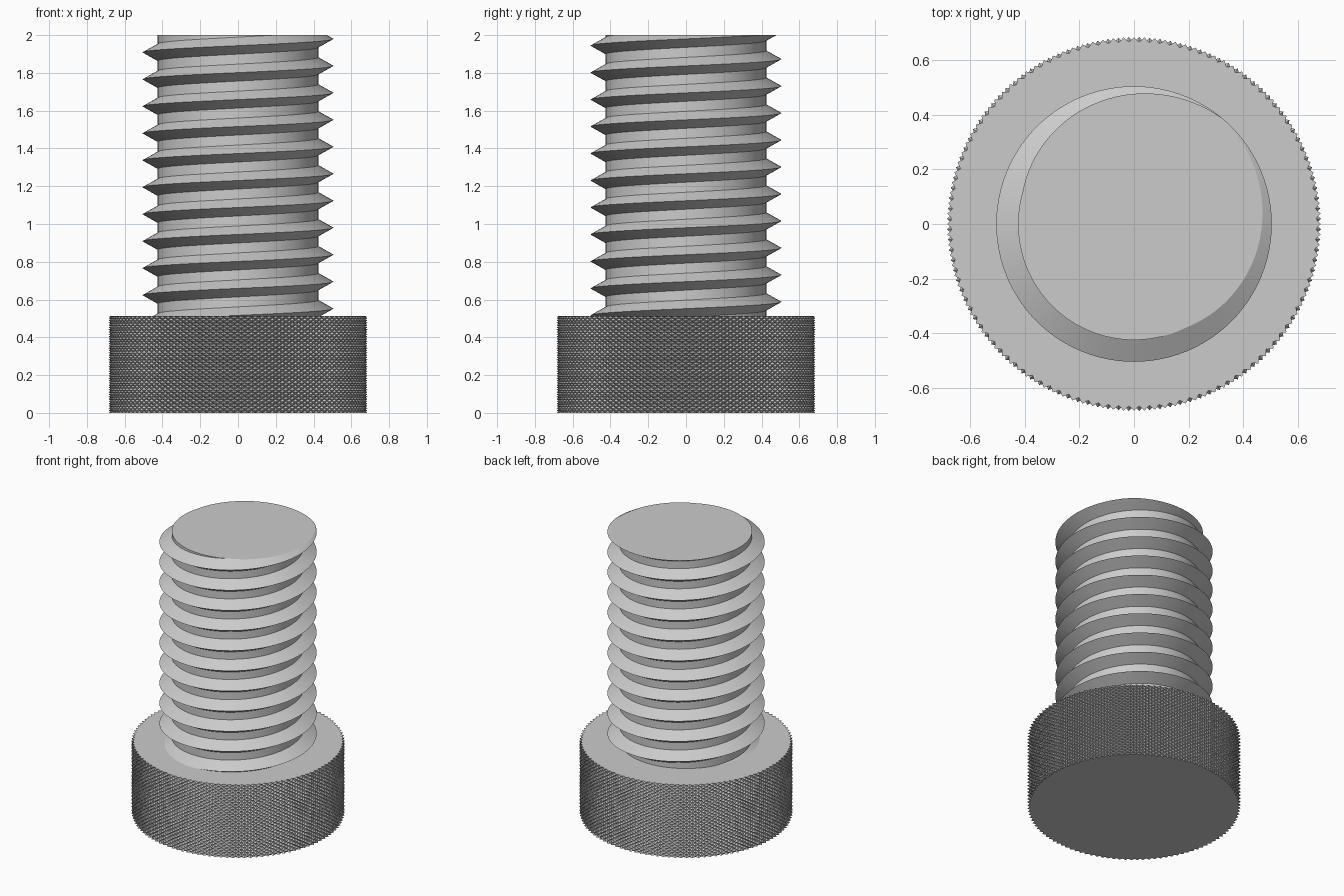
import bpy, bmesh
from math import sin, cos, tau, radians

cube = bpy.data.objects.get("Cube")
if cube:
    bpy.data.objects.remove(cube, do_unlink=True)

HEAD_TOP, HEAD_R, KNURL_DEPTH = 0.514, 0.685, 0.018
COLS, ROWS = 224, 42                 # half-diamonds around and up the head
PITCH, CREST_R, ROOT_R, FLANK = 0.1428, 0.505, 0.425, 0.045
SEGS, TURNS = 96, 15

steel = bpy.data.materials.new("steel grey")
steel.use_nodes = True
grey = (0.6, 0.6, 0.6, 1)
steel.diffuse_color = grey
steel.node_tree.nodes["Principled BSDF"].inputs["Base Color"].default_value = grey


def polar(r, turn, z):
    return (r * cos(tau * turn), r * sin(tau * turn), z)


def finish(bm, name):
    bmesh.ops.recalc_face_normals(bm, faces=bm.faces[:])
    mesh = bpy.data.meshes.new(name)
    bm.to_mesh(mesh)
    bm.free()
    mesh.materials.append(steel)
    obj = bpy.data.objects.new(name, mesh)
    bpy.context.collection.objects.link(obj)
    return obj


# Knurled head: peaks and grooves alternate like a chessboard
bm = bmesh.new()
grid = [[bm.verts.new(polar(HEAD_R - KNURL_DEPTH * ((i + j) % 2), i / COLS,
                            HEAD_TOP * j / ROWS))
         for i in range(COLS)] for j in range(ROWS + 1)]
for j in range(ROWS):
    for i in range(COLS):
        k = (i + 1) % COLS
        a, b, c, d = grid[j][i], grid[j][k], grid[j + 1][k], grid[j + 1][i]
        if (i + j) % 2:              # split along the groove
            bm.faces.new((a, b, c))
            bm.faces.new((a, c, d))
        else:
            bm.faces.new((a, b, d))
            bm.faces.new((b, c, d))
# Flat end caps
for row, z in ((grid[0], 0), (grid[-1], HEAD_TOP)):
    hub = bm.verts.new((0, 0, z))
    for i in range(COLS):
        bm.faces.new((row[i], row[(i + 1) % COLS], hub))
finish(bm, "knurled_head")

# Threaded shank: one long helical strip, each turn joined to the next
bm = bmesh.new()
profile = ((CREST_R, 0), (ROOT_R, FLANK), (ROOT_R, PITCH - FLANK))
start = 1.98 - 13 * PITCH
strip = []
for i in range(SEGS * TURNS + 1):
    turn = i / SEGS
    strip.append([bm.verts.new(polar(r, turn, start + PITCH * turn + dz))
                  for r, dz in profile])
for i in range(SEGS * (TURNS - 1)):
    here = strip[i] + [strip[i + SEGS][0]]
    after = strip[i + 1] + [strip[i + 1 + SEGS][0]]
    for j in range(3):
        bm.faces.new((here[j], after[j], after[j + 1], here[j + 1]))

# Trim both ends level and cap them
for z, up in ((HEAD_TOP - 0.02, -1), (2, 1)):
    cut = bmesh.ops.bisect_plane(
        bm, geom=bm.verts[:] + bm.edges[:] + bm.faces[:], dist=1e-6,
        plane_co=(0, 0, z), plane_no=(0, 0, up), clear_outer=True)
    rim = [e for e in cut["geom_cut"] if isinstance(e, bmesh.types.BMEdge)]
    bmesh.ops.contextual_create(bm, geom=rim)
loose = [v for v in bm.verts if not v.link_faces]
bmesh.ops.delete(bm, geom=loose, context='VERTS')
shank = finish(bm, "threaded_shank")

bpy.ops.object.select_all(action='DESELECT')
shank.select_set(True)
bpy.context.view_layer.objects.active = shank
bpy.ops.object.shade_smooth_by_angle(angle=radians(25))
